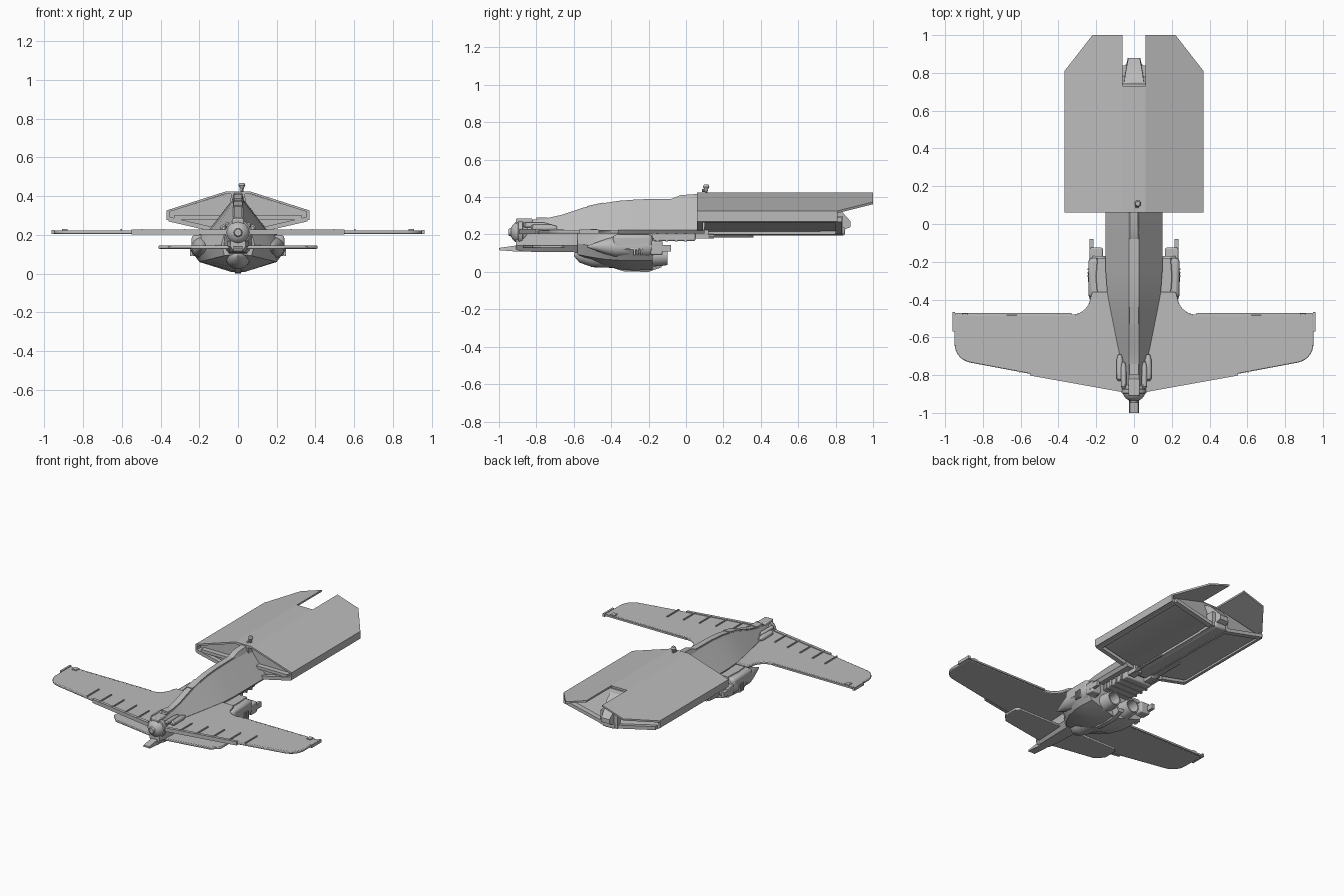
import bpy, bmesh
from math import sin, cos, pi, radians

if "Cube" in bpy.data.objects:
    bpy.data.objects.remove(bpy.data.objects["Cube"])

hull_grey = bpy.data.materials.new("hull_grey")
hull_grey.use_nodes = True
GREY = (0.5, 0.5, 0.5, 1)
hull_grey.diffuse_color = GREY
hull_grey.node_tree.nodes["Principled BSDF"].inputs["Base Color"].default_value = GREY


def finish(name, bm, mirror=False, bevel=0):
    """Turn a bmesh into a named object, optionally mirrored across x."""
    bmesh.ops.recalc_face_normals(bm, faces=bm.faces)
    mesh = bpy.data.meshes.new(name)
    bm.to_mesh(mesh)
    bm.free()
    mesh.materials.append(hull_grey)
    obj = bpy.data.objects.new(name, mesh)
    bpy.context.collection.objects.link(obj)
    if bevel:
        mod = obj.modifiers.new("bevel", "BEVEL")
        mod.width, mod.segments, mod.limit_method = bevel, 2, "ANGLE"
        mod.angle_limit = radians(40)
    if mirror:
        obj.modifiers.new("mirror", "MIRROR").use_mirror_merge = False
    bpy.ops.object.select_all(action="DESELECT")
    obj.select_set(True)
    bpy.context.view_layer.objects.active = obj
    bpy.ops.object.shade_smooth_by_angle(angle=radians(30))
    return obj


def loft(name, rings, caps=True, **kw):
    """Skin a list of closed rings of 3D points."""
    bm = bmesh.new()
    rows = [[bm.verts.new(p) for p in ring] for ring in rings]
    n = len(rows[0])
    for a, b in zip(rows, rows[1:]):
        for i in range(n):
            j = (i + 1) % n
            bm.faces.new((a[i], a[j], b[j], b[i]))
    if caps:
        bm.faces.new(rows[0])
        bm.faces.new(rows[-1])
    return finish(name, bm, **kw)


def plate(name, outline, low, thick, **kw):
    """Extrude an xy outline; low is a height or a function of x."""
    f = low if callable(low) else (lambda x: low)
    return loft(name, [[(x, y, f(x) + h) for x, y in outline] for h in (0, thick)], **kw)


def box(name, x, y, z, **kw):
    return plate(name, [(x[0], y[0]), (x[1], y[0]), (x[1], y[1]), (x[0], y[1])],
                 z[0], z[1] - z[0], **kw)


def turned(name, cx, cz, profile, n=24, **kw):
    """Round part along y from (y, radius) pairs."""
    return loft(name, [[(cx + r * cos(2 * pi * i / n), y, cz + r * sin(2 * pi * i / n))
                        for i in range(n)] for y, r in profile], **kw)


def arc(cx, cy, r, a0, a1, n=7):
    return [(cx + r * cos(radians(a0 + (a1 - a0) * i / n)),
             cy + r * sin(radians(a0 + (a1 - a0) * i / n))) for i in range(n + 1)]


def both_sides(half):
    """Complete a half section running from top to bottom."""
    return half + [(-x, y, z) for x, y, z in reversed(half)]


# Main wing, with fillet at the root and rounded tip
wing = ([(0, -0.885), (0.06, -0.885)] + arc(0.85, -0.635, 0.10, -80, 0)
        + [(0.95, -0.48)] + arc(0.33, -0.38, 0.10, 270, 185) + [(0.22, -0.36), (0, -0.36)])
plate("main_wing", wing, 0.205, 0.018, mirror=True, bevel=0.005)
box("wing_trailing_strip", (0.33, 0.95), (-0.49, -0.472), (0.209, 0.221), mirror=True)
box("wing_tip_fin", (0.948, 0.962), (-0.57, -0.465), (0.205, 0.226), mirror=True)
box("wing_tip_hinge", (0.88, 0.91), (-0.51, -0.475), (0.218, 0.229), mirror=True)


def lead(x):
    return -0.885 + (x - 0.06) * 0.183


plate("wing_leading_edge", [(0.05, -0.892), (0.55, lead(0.55) - 0.007),
      (0.55, lead(0.55) + 0.012), (0.05, -0.87)], 0.202, 0.026, mirror=True)
for i in range(5):
    x = 0.16 + 0.11 * i
    box("wing_rib", (x, x + 0.008), (lead(x), lead(x) + 0.13), (0.215, 0.23), mirror=True)

# Lower forward wing
plate("lower_wing", [(0, -0.87), (0.06, -0.87), (0.36, -0.82), (0.41, -0.77),
      (0.41, -0.67), (0.39, -0.65), (0, -0.65)], 0.128, 0.016, mirror=True, bevel=0.004)

# Ridge-backed fuselage: y, top height, base half width
stations = [(-0.89, 0.265, 0.045), (-0.75, 0.28, 0.06), (-0.66, 0.30, 0.083),
            (-0.55, 0.337, 0.105), (-0.45, 0.36, 0.125), (-0.36, 0.374, 0.142),
            (-0.25, 0.382, 0.15), (0.10, 0.387, 0.15)]
loft("fuselage", [both_sides([(0.026, y, t), (w, y, 0.225), (w * 0.9, y, 0.205)])
                  for y, t, w in stations])
loft("spine_strip", [both_sides([(0.02, y, t + 0.006), (0.022, y, t - 0.01)])
                     for y, t, w in stations])
loft("forward_keel", [both_sides([(0.05 * k, y, 0.215), (0.055 * k, y, 0.14), (0.035 * k, y, b)])
                      for y, b, k in ((-0.91, 0.12, 0.7), (-0.86, 0.108, 1),
                                      (-0.6, 0.105, 1.3), (-0.4, 0.1, 1.6))])
loft("spine_hatch", [both_sides([(0.024, y, z), (0.026, y, z - 0.02)])
                     for y, z in ((-0.53, 0.352), (-0.44, 0.371))])
box("nose_hatch", (-0.025, 0.025), (-0.8, -0.74), (0.26, 0.292))
loft("rear_canopy", [both_sides([(0.02, y, z), (0.034, y, 0.37)])
                     for y, z in ((-0.08, 0.39), (-0.03, 0.41), (0.08, 0.418))])

# Nose ball, collar and probe
turned("nose_ball", 0, 0.212, [(-0.88 - 0.06 * cos(pi * i / 12), max(0.002, 0.062 * sin(pi * i / 12)))
                               for i in range(13)])
turned("nose_collar", 0, 0.212, [(-0.9, 0.055), (-0.895, 0.066), (-0.875, 0.066), (-0.87, 0.055)])
turned("nose_eye", 0, 0.212, [(-0.948, 0.018), (-0.93, 0.024)])
box("nose_crest", (-0.03, 0.03), (-0.91, -0.82), (0.25, 0.285), bevel=0.006)
loft("nose_probe", [both_sides([(0.022, y, a), (0.026, y, b)])
                    for y, a, b in ((-1.0, 0.128, 0.116), (-0.9, 0.142, 0.108), (-0.84, 0.145, 0.108))])
for x, y, z, r in ((0.075, -0.79, 0.235, 0.018), (0.055, -0.83, 0.25, 0.014)):
    turned("nose_pod", x, z, [(y - 0.04, r * 0.5), (y - 0.03, r), (y + 0.07, r), (y + 0.1, r * 0.5)],
           n=12, mirror=True)

# Belly hull under the wing
loft("belly_hull", [both_sides([(0.20 * k, y, 0.205), (0.245 * k, y, 0.17 - 0.05 * k),
                                (0.20 * k, y, 0.11 - 0.05 * k), (0.03 * k, y, b)])
                    for y, b, k in ((-0.58, 0.10, 0.35), (-0.5, 0.06, 0.65), (-0.43, 0.03, 0.86),
                                    (-0.35, 0.014, 0.97), (-0.28, 0.007, 1), (-0.18, 0.012, 0.96))])
turned("centre_intake", 0, 0.09, [(-0.6, 0.005), (-0.57, 0.04), (-0.5, 0.065), (-0.35, 0.07)])
loft("belly_skid", [both_sides([(0.03, y, 0.05), (0.015, y, b)])
                    for y, b in ((-0.42, 0.03), (-0.33, 0.002), (-0.2, 0.0), (-0.13, 0.025))])

# Side engines, exhausts and vents
turned("side_engine", 0.185, 0.135, [(-0.53, 0.004), (-0.43, 0.04), (-0.38, 0.055),
                                     (-0.2, 0.057), (-0.17, 0.045)], mirror=True)
box("engine_cowl", (0.14, 0.24), (-0.39, -0.18), (0.12, 0.2), mirror=True, bevel=0.018)
box("engine_tail", (0.165, 0.235), (-0.19, -0.125), (0.09, 0.165), mirror=True, bevel=0.008)
box("exhaust_fin", (0.214, 0.236), (-0.15, -0.08), (0.11, 0.145), mirror=True)
for i in range(3):
    y = -0.28 + 0.018 * i
    box("engine_vent", (0.235, 0.247), (y, y + 0.009), (0.09, 0.145), mirror=True)
turned("exhaust_nozzle", 0.075, 0.085, [(-0.2, 0.058), (-0.12, 0.052), (-0.1, 0.048),
                                        (-0.1, 0.04), (-0.19, 0.034)], mirror=True)

# Rear underside boxes and barrels
box("rear_undercarriage", (-0.1, 0.1), (-0.19, 0.05), (0.165, 0.21), bevel=0.008)
for i in range(4):
    y = -0.16 + 0.05 * i
    box("undercarriage_band", (-0.106, 0.106), (y, y + 0.015), (0.162, 0.208))
turned("rear_barrel", 0.075, 0.19, [(0, 0.013), (0.15, 0.013), (0.15, 0.007), (0.36, 0.006)],
       n=10, mirror=True)
box("barrel_mount", (0.04, 0.09), (0.03, 0.12), (0.178, 0.23), mirror=True)


# Tail section: sloped roof over a shallow V-shaped tray
def roof(x):
    return 0.413 - (x - 0.06) * 0.32


def tray(x):
    return 0.2 + (x - 0.04) * 0.23


plate("roof_panel", [(0.06, 0.06), (0.368, 0.06), (0.368, 0.81), (0.22, 1.0), (0.06, 1.0)],
      roof, 0.012, mirror=True)
box("roof_ridge", (-0.06, 0.06), (0.06, 0.73), (0.41, 0.425))
box("roof_side_band", (0.355, 0.368), (0.06, 0.81), (0.276, 0.325), mirror=True)
loft("tail_core", [both_sides([(0.06, y, 0.412), (0.358, y + d, 0.318),
                               (0.358, y + 2 * d, 0.282), (0.04, y + 2 * d, 0.212)])
                   for y, d in ((0.1, 0), (0.74, 0.035))])
loft("tail_wedge", [both_sides([(w, y, t), (w * 1.1, y, b)]) for w, y, t, b in
                    ((0.058, 0.71, 0.412, 0.21), (0.045, 0.8, 0.36, 0.205), (0.03, 0.88, 0.27, 0.24))])
box("tail_wedge_side", (0.03, 0.064), (0.72, 0.84), (0.2, 0.3), mirror=True)
box("tail_keel", (-0.045, 0.045), (0.06, 0.85), (0.195, 0.24), bevel=0.01)

rim_bars = {"tray_inner_rim": (0.04, 0.06, 0.06, 0.83), "tray_outer_rim": (0.335, 0.36, 0.06, 0.81),
            "tray_front_rim": (0.04, 0.36, 0.06, 0.09), "tray_back_rim": (0.04, 0.35, 0.8, 0.835)}
for name, (x0, x1, y0, y1) in rim_bars.items():
    plate(name, [(x0, y0), (x1, y0), (x1, y1), (x0, y1)], lambda x: tray(x) - 0.004, 0.024, mirror=True)
box("front_crossbar", (0.06, 0.33), (0.065, 0.11), (0.28, 0.3), mirror=True)
loft("front_post", [both_sides([(0.035, y, 0.41), (0.06, y, 0.2)]) for y in (0.06, 0.11)])

# Small dorsal sensor
turned("sensor_mast", 0.015, 0.435, [(0.085, 0.008), (0.115, 0.008)], n=10)
loft("sensor_head", [[(0.02 + r * cos(pi * i / 5), 0.108 + r * sin(pi * i / 5), z) for i in range(10)]
                     for z, r in ((0.42, 0.007), (0.44, 0.01), (0.455, 0.018), (0.468, 0.012))])
